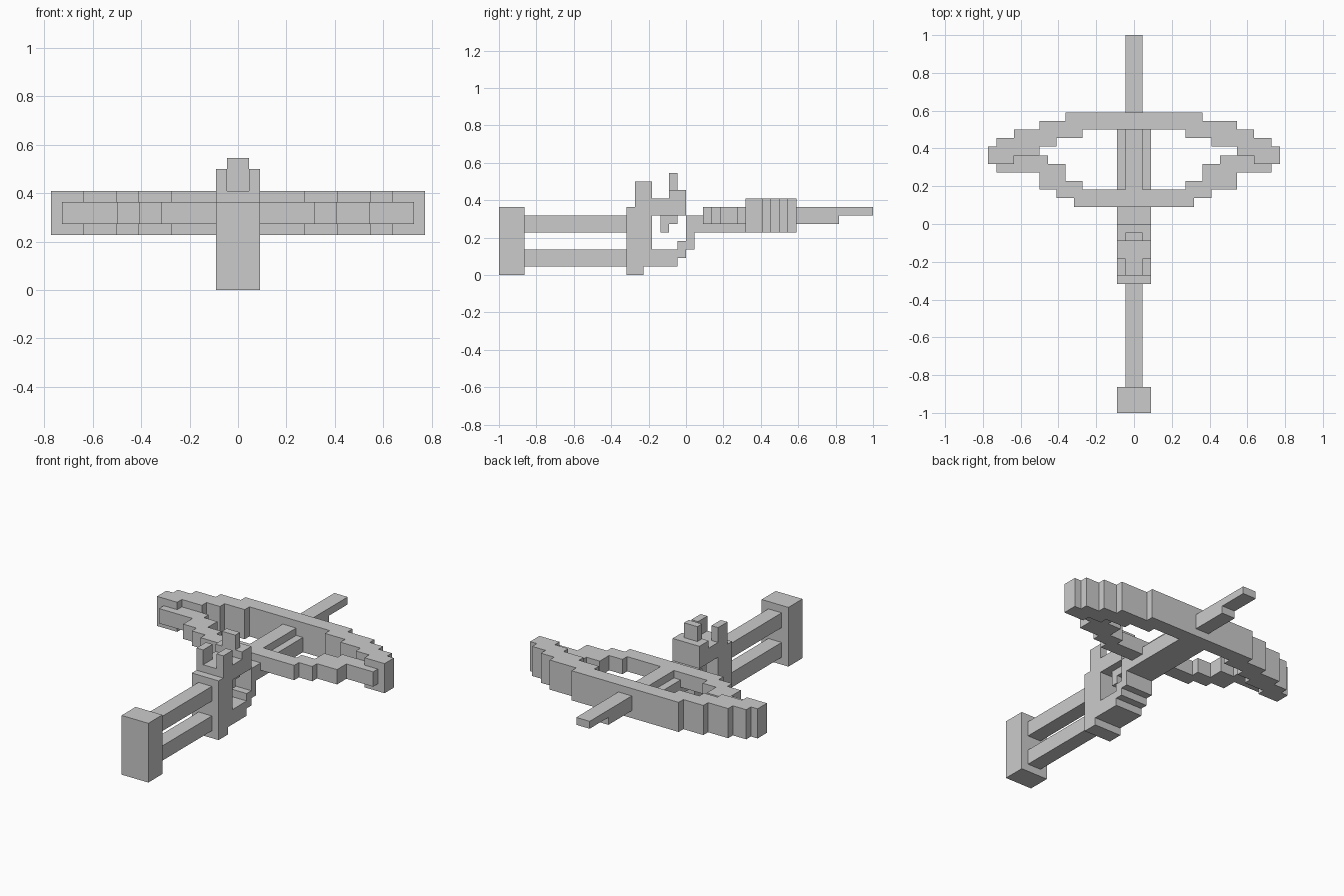
import bpy, bmesh

if "Cube" in bpy.data.objects:
    bpy.data.objects.remove(bpy.data.objects["Cube"])

U = 1 / 22  # one block of the stepped model


def prism(name, pts, lo, hi, axis):
    """Extrude a 2D outline: axis 'x' takes (y, z) points, axis 'z' takes (x, y)."""
    place = (lambda p, d: (d * U, p[0] * U, p[1] * U)) if axis == 'x' else \
            (lambda p, d: (p[0] * U, p[1] * U, d * U))
    bm = bmesh.new()
    a = [bm.verts.new(place(p, lo)) for p in pts]
    b = [bm.verts.new(place(p, hi)) for p in pts]
    bm.faces.new(a)
    bm.faces.new(b)
    n = len(pts)
    for i in range(n):
        j = (i + 1) % n
        bm.faces.new((a[i], a[j], b[j], b[i]))
    bmesh.ops.recalc_face_normals(bm, faces=bm.faces)
    mesh = bpy.data.meshes.new(name)
    bm.to_mesh(mesh)
    bm.free()
    ob = bpy.data.objects.new(name, mesh)
    bpy.context.collection.objects.link(ob)
    return ob


def box(name, x, y, z):
    prism(name, [(y[0], z[0]), (y[1], z[0]), (y[1], z[1]), (y[0], z[1])], x[0], x[1], 'x')


def stairs(steps, side):
    """Staircase from the centre outwards; each step is (end x, y)."""
    pts, x = [], 0
    for end, y in steps:
        if x:
            pts.append((side * x, y))
        pts.append((side * end, y))
        x = end
    return pts


def limb(name, far, near, z):
    # the right side has one wider step than the left
    pts = (stairs(far(11), -1)[::-1] + stairs(far(12), 1)
           + stairs(near(12), 1)[::-1] + stairs(near(11), -1))
    prism(name, pts, z[0], z[1], 'z')


# Shoulder stock
box("butt_plate", (-2, 2), (-22, -19), (0, 8))
for name, z in (("upper_rail", (5, 7)), ("lower_rail", (1, 3))):
    box(name, (-1, 1), (-19, -7), z)

# Receiver column, curved lower guard and fore stock
prism("frame", [(-7, 0), (-5, 0), (-5, 1), (-1, 1), (-1, 2), (0, 2), (0, 3), (1, 3),
                (1, 5), (12, 5), (12, 7), (0, 7), (0, 4), (-1, 4), (-1, 3), (-4, 3),
                (-4, 8), (-7, 8)], -2, 2, 'x')
prism("receiver_top", [(-6, 8), (-4, 8), (-4, 7), (0, 7), (0, 10), (-2, 10),
                       (-2, 9), (-6, 9)], -2, 2, 'x')

# Sights and trigger
for side, x in (("left", (-2, -1)), ("right", (1, 2))):
    box("rear_sight_" + side, x, (-6, -4), (9, 11))
box("front_sight", (-1, 1), (-2, -1), (10, 12))
prism("trigger", [(-3, 5), (-2, 5), (-2, 6), (-1, 6), (-1, 7), (-3, 7)], -1, 1, 'x')

# Bolt resting along the stock
prism("bolt", [(4, 7), (12, 7), (12, 6), (18, 6), (18, 7), (22, 7), (22, 8), (4, 8)],
      -1, 1, 'x')

# Bow and drawn string
limb("bow",
     lambda k: [(8, 13), (k, 12), (14, 11), (16, 10), (17, 9)],
     lambda k: [(6, 11), (9, 10), (k, 9), (14, 8), (17, 7)], (5, 9))
limb("bow_string",
     lambda k: [(6, 4), (8, 5), (10, 7), (16, 8)],
     lambda k: [(7, 2), (9, 3), (k, 4), (16, 6)], (6, 8))
